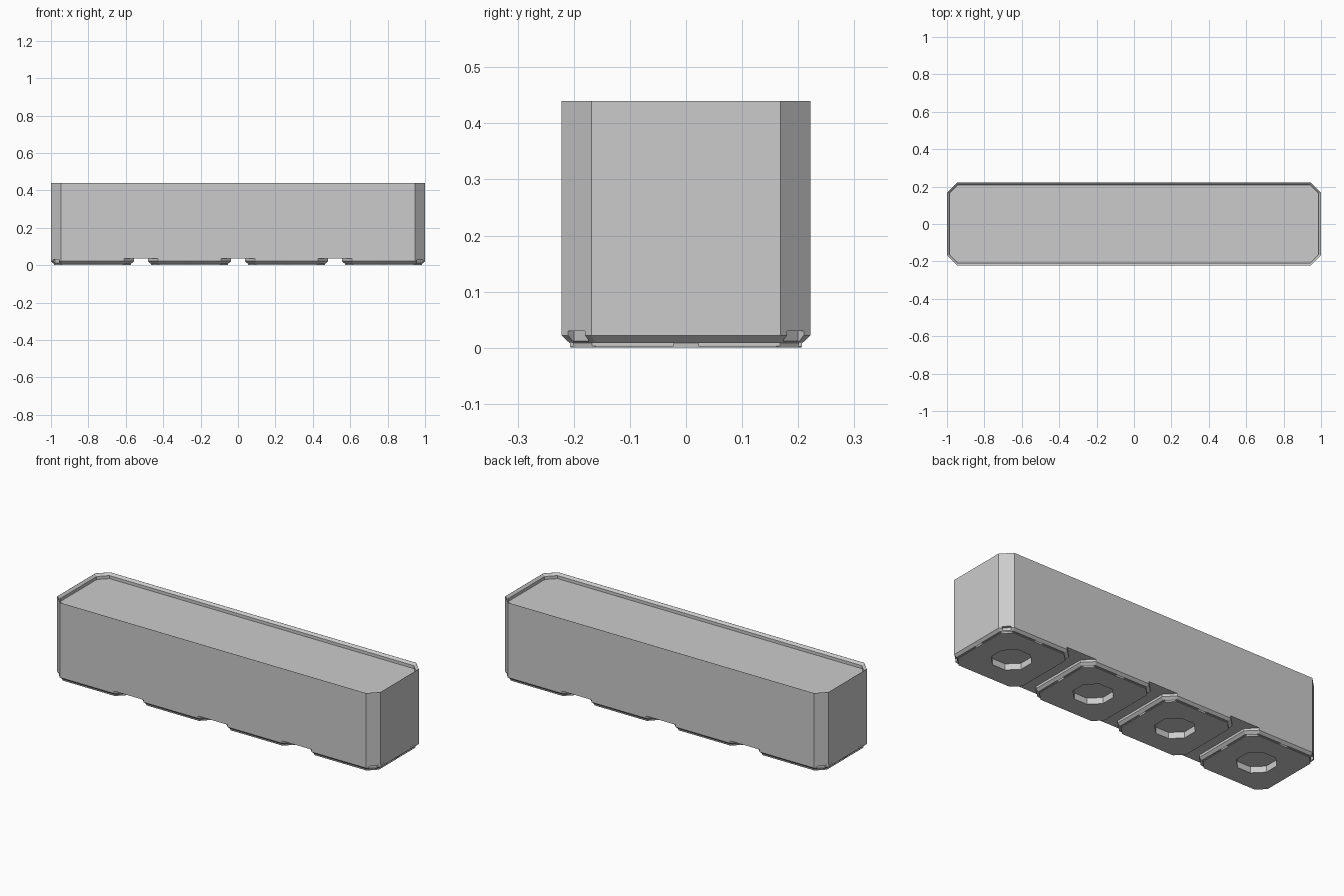
import bpy, bmesh
from math import pi, sqrt
from mathutils import Matrix, Vector

if "Cube" in bpy.data.objects:
    bpy.data.objects.remove(bpy.data.objects["Cube"])

PITCH, HALF, CORNER = 0.5187, 0.222, 0.054
LENGTH_HALF = 1.0
FOOT_TOP, TOP = 0.035, 0.44

grey = bpy.data.materials.new("plain grey")
grey.use_nodes = True
grey.diffuse_color = (0.6, 0.6, 0.6, 1)
grey.node_tree.nodes["Principled BSDF"].inputs["Base Color"].default_value = (0.6, 0.6, 0.6, 1)


def octagon(hx, hy, c):
    """Rectangle outline with cut corners, anticlockwise."""
    return [(hx, -hy + c), (hx, hy - c), (hx - c, hy), (-hx + c, hy),
            (-hx, hy - c), (-hx, -hy + c), (-hx + c, -hy), (hx - c, -hy)]


def inset_outline(hx, hy, d):
    """Cut-corner outline moved inward evenly by d."""
    return octagon(hx - d, hy - d, CORNER - d * (2 - sqrt(2)))


def loft(bm, rings, cx=0):
    """Skin a stack of (outline, height) rings and cap both ends."""
    loops = [[bm.verts.new((x + cx, y, z)) for x, y in outline] for outline, z in rings]
    for a, b in zip(loops, loops[1:]):
        for i in range(len(a)):
            j = (i + 1) % len(a)
            bm.faces.new((a[i], a[j], b[j], b[i]))
    bm.faces.new(loops[0][::-1])
    bm.faces.new(loops[-1])


def box(bm, centre, size, angle=0):
    m = (Matrix.Translation(Vector(centre)) @ Matrix.Rotation(angle, 4, "Z")
         @ Matrix.Diagonal((*size, 1)))
    bmesh.ops.create_cube(bm, size=1, matrix=m)


def make(name, bm):
    bmesh.ops.recalc_face_normals(bm, faces=bm.faces[:])
    mesh = bpy.data.meshes.new(name)
    bm.to_mesh(mesh)
    bm.free()
    mesh.materials.append(grey)
    ob = bpy.data.objects.new(name, mesh)
    bpy.context.collection.objects.link(ob)
    return ob


# Body with a bevelled stacking lip around a shallow recessed top
bm = bmesh.new()
loft(bm, [(inset_outline(LENGTH_HALF, HALF, d), z) for d, z in (
    (0, FOOT_TOP), (0, TOP), (0.001, TOP), (0.013, TOP - 0.012), (0.013, TOP - 0.029))])
make("body", bm)

# Four bevelled feet, each with an octagonal socket underneath
centres = [(i - 1.5) * PITCH for i in range(4)]
socket = octagon(0.095, 0.095, 0.055)
bm = bmesh.new()
for cx in centres:
    rings = [(inset_outline(HALF, HALF, d), z) for d, z in (
        (0.008, 0.045), (0, FOOT_TOP), (0, 0.022), (0.015, 0.008), (0.016, 0))]
    loft(bm, rings + [(socket, 0), (socket, FOOT_TOP - 0.001)], cx)
feet = make("feet", bm)

# Cutters: thin slots along the foot edges and pockets in the outer corners
bm = bmesh.new()
for cx in centres:
    for side in (-1, 1):
        for along in (-0.095, 0.095):
            edge = side * 0.208
            box(bm, (cx + edge, along, 0.0065), (0.016, 0.145, 0.006))
            box(bm, (cx + along, edge, 0.0065), (0.145, 0.016, 0.006))
for sx in (-1, 1):
    for sy in (-1, 1):
        box(bm, (sx * (LENGTH_HALF - CORNER / 2), sy * (HALF - CORNER / 2), 0.021),
            (0.03, 0.042, 0.018), sx * sy * pi / 4)
cutter = make("foot_cutter", bm)
cutter.hide_render = True

# Carve the feet, then discard the cutter
cut = feet.modifiers.new("slots", "BOOLEAN")
cut.operation, cut.solver, cut.object = "DIFFERENCE", "EXACT", cutter
bpy.context.view_layer.update()
carved = bpy.data.meshes.new_from_object(
    feet.evaluated_get(bpy.context.evaluated_depsgraph_get()))
feet.modifiers.clear()
feet.data = carved
bpy.data.objects.remove(cutter)
